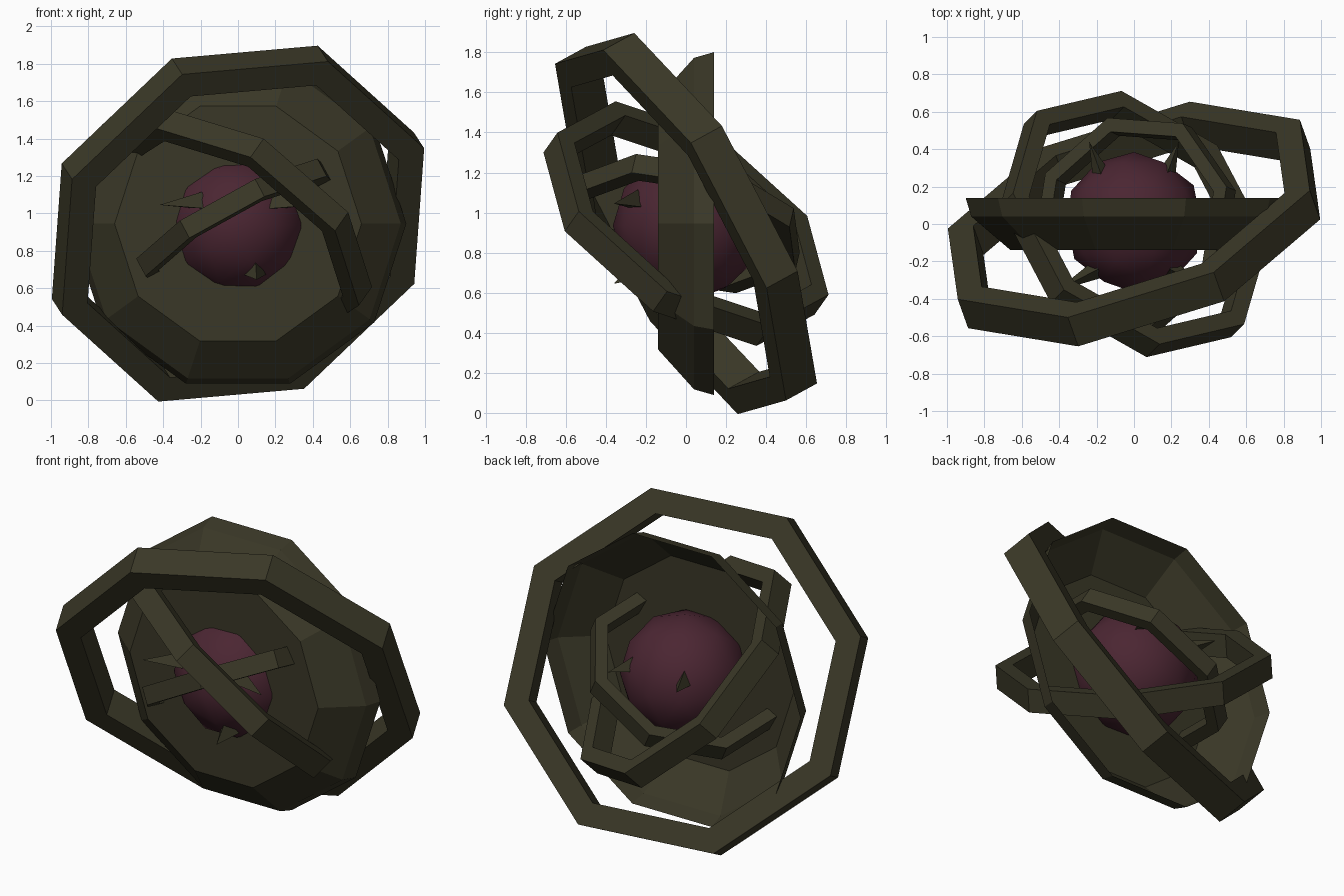
import bpy, bmesh, math
from mathutils import Vector, Matrix

if "Cube" in bpy.data.objects:
    bpy.data.objects.remove(bpy.data.objects["Cube"])

CENTRE = Vector((0, 0, 0.945))


def material(name, rgb):
    m = bpy.data.materials.new(name)
    m.diffuse_color = (*rgb, 1)
    m.use_nodes = True
    m.node_tree.nodes["Principled BSDF"].inputs["Base Color"].default_value = m.diffuse_color
    return m


olive = material("dark_olive", (0.042, 0.039, 0.020))
plum = material("dark_plum", (0.070, 0.019, 0.032))


def finish(bm, name, mat, centre=CENTRE):
    bmesh.ops.recalc_face_normals(bm, faces=bm.faces)
    mesh = bpy.data.meshes.new(name)
    bm.to_mesh(mesh)
    bm.free()
    mesh.materials.append(mat)
    ob = bpy.data.objects.new(name, mesh)
    ob.location = centre
    bpy.context.collection.objects.link(ob)
    return ob


def ring(name, normal, corner, radius, inner, thick, sides=8):
    """Flat-sided hoop with a rectangular section; corner points at one vertex."""
    n = Vector(normal).normalized()
    u = Vector(corner)
    u = (u - n * u.dot(n)).normalized()
    v = n.cross(u)
    bm = bmesh.new()
    loops = []
    for k in range(sides):
        a = 2 * math.pi * k / sides
        d = u * math.cos(a) + v * math.sin(a)
        loops.append([bm.verts.new(d * r + n * h) for r, h in
                      ((radius, thick / 2), (radius, -thick / 2),
                       (inner, -thick / 2), (inner, thick / 2))])
    for k in range(sides):
        p, q = loops[k], loops[(k + 1) % sides]
        for j in range(4):
            i = (j + 1) % 4
            bm.faces.new((p[j], p[i], q[i], q[j]))
    return finish(bm, name, olive)


# three nested tilted hoops
ring("outer_ring", (-0.30, 0.84, 0.46), (0.457, -0.347, 0.90), 1.07, 0.92, 0.185)
ring("middle_ring", (0.5, 0.5, 0.71), (0.545, -0.57, 0.005), 0.795, 0.695, 0.14)
ring("inner_ring", (-0.46, 0.20, 0.86), (0.45, -0.26, 0.295), 0.60, 0.52, 0.108)

# ten-sided dish, open at the back, with a flat front plate
bm = bmesh.new()
rows = []
for y, r in ((0.14, 0.90), (0.04, 0.87), (-0.14, 0.66)):
    rows.append([bm.verts.new((r * math.cos(k * math.pi / 5), y,
                               r * math.sin(k * math.pi / 5))) for k in range(10)])
for a, b in zip(rows, rows[1:]):
    for k in range(10):
        m = (k + 1) % 10
        bm.faces.new((a[k], a[m], b[m], b[k]))
bm.faces.new(rows[-1])
finish(bm, "dish", olive)

# core
bm = bmesh.new()
bmesh.ops.create_icosphere(bm, subdivisions=2, radius=0.375,
                           matrix=Matrix.Rotation(math.pi / 2, 4, 'X'))
for f in bm.faces:
    f.smooth = True
finish(bm, "core", plum, Vector((0, 0.01, 0.935)))


def spike(name, base, tip, size):
    """Thin three-sided thorn from the core outwards."""
    base, tip = Vector(base), Vector(tip)
    axis = tip - base
    bm = bmesh.new()
    bmesh.ops.create_cone(bm, cap_ends=True, segments=3, radius1=size, radius2=0,
                          depth=axis.length,
                          matrix=Matrix.Translation((base + tip) / 2)
                          @ axis.to_track_quat('Z', 'Y').to_matrix().to_4x4())
    finish(bm, name, olive)


# thorns on both sides of the core, front and back
for side, label in ((-1, "left"), (1, "right")):
    spike("front_spike_" + label, (side * 0.19, -0.24, 0.11),
          (side * 0.42, -0.36, 0.10), 0.06)
    spike("back_spike_" + label, (side * 0.17, 0.25, 0.10),
          (side * 0.24, 0.44, 0.10), 0.06)
spike("lower_spike", (0.09, -0.22, -0.24), (0.10, -0.36, -0.30), 0.07)
